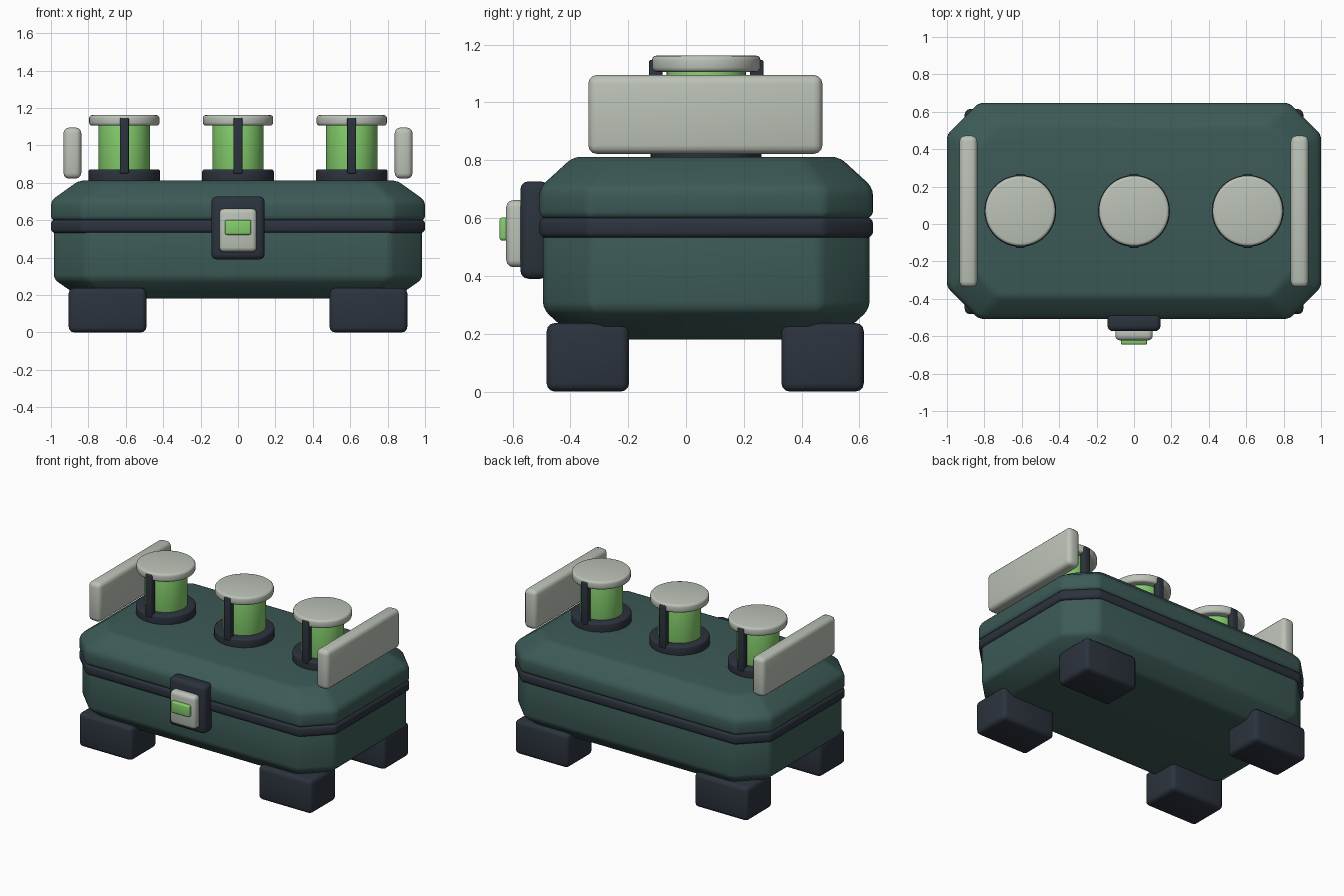
import bpy
import bmesh
import math

cube = bpy.data.objects.get("Cube")
if cube:
    bpy.data.objects.remove(cube, do_unlink=True)


def material(name, r, g, b):
    m = bpy.data.materials.new(name)
    m.diffuse_color = (r, g, b, 1)
    m.use_nodes = True
    shader = next(n for n in m.node_tree.nodes if n.type == "BSDF_PRINCIPLED")
    shader.inputs["Base Color"].default_value = (r, g, b, 1)
    return m


TEAL = material("dark teal", 0.045, 0.102, 0.094)
DARK = material("charcoal", 0.025, 0.033, 0.047)
GREY = material("light grey", 0.50, 0.54, 0.475)
GREEN = material("bright green", 0.23, 0.61, 0.15)
MID_Y = 0.07  # centre of the case in depth


def finish(name, bm, mat, bevel):
    """Turn a bmesh into a bevelled, smoothly shaded object."""
    bmesh.ops.recalc_face_normals(bm, faces=bm.faces)
    mesh = bpy.data.meshes.new(name)
    bm.to_mesh(mesh)
    bm.free()
    mesh.materials.append(mat)
    ob = bpy.data.objects.new(name, mesh)
    bpy.context.collection.objects.link(ob)
    bpy.ops.object.select_all(action="DESELECT")
    ob.select_set(True)
    bpy.context.view_layer.objects.active = ob
    mod = ob.modifiers.new("bevel", "BEVEL")
    mod.width = bevel
    mod.segments = 3
    mod.limit_method = "ANGLE"
    mod.angle_limit = math.radians(25)
    bpy.ops.object.modifier_apply(modifier=mod.name)
    bpy.ops.object.shade_smooth_by_angle(angle=math.radians(35))
    return ob


def box(name, x, y, z, mat, bevel):
    """Box from (low, high) extents on each axis."""
    bm = bmesh.new()
    bmesh.ops.create_cube(bm, size=1)
    for v in bm.verts:
        v.co = [(a + b) / 2 + c * (b - a) for c, (a, b) in zip(v.co, (x, y, z))]
    return finish(name, bm, mat, bevel)


def cylinder(name, x, radius, z0, z1, mat, bevel):
    bm = bmesh.new()
    bmesh.ops.create_cone(bm, cap_ends=True, segments=48, radius1=radius,
                          radius2=radius, depth=z1 - z0)
    bmesh.ops.translate(bm, verts=bm.verts, vec=(x, MID_Y, (z0 + z1) / 2))
    return finish(name, bm, mat, bevel)


def octagon_shell(name, rings, mat, bevel):
    """Loft corner-cut rectangles given as (half x, half y, corner cut, z)."""
    bm = bmesh.new()
    loops = []
    for hx, hy, c, z in rings:
        quarter = [(hx, hy - c), (hx - c, hy)]
        half = quarter + [(-x, y) for x, y in reversed(quarter)]
        outline = half + [(-x, -y) for x, y in half]
        loops.append([bm.verts.new((x, y + MID_Y, z)) for x, y in outline])
    bm.faces.new(loops[0])
    bm.faces.new(loops[-1])
    for low, high in zip(loops, loops[1:]):
        for i in range(len(low)):
            j = (i + 1) % len(low)
            bm.faces.new((low[i], low[j], high[j], high[i]))
    return finish(name, bm, mat, bevel)


# Case: tub, seam band and lid
octagon_shell("case_body", [(0.835, 0.45, 0.13, 0.18), (0.985, 0.565, 0.17, 0.285),
                            (0.985, 0.565, 0.17, 0.56)], TEAL, 0.025)
octagon_shell("seam_band", [(1.0, 0.577, 0.17, 0.532), (1.0, 0.577, 0.17, 0.602)],
              DARK, 0.02)
octagon_shell("case_lid", [(1.0, 0.577, 0.17, 0.598), (1.0, 0.577, 0.17, 0.705),
                           (0.85, 0.46, 0.13, 0.812)], TEAL, 0.025)

# Feet and side plates, mirrored left and right
for side, s in (("left", 1), ("right", -1)):
    foot_x = sorted((s * 0.49, s * 0.905))
    box(f"front_{side}_foot", foot_x, (-0.482, -0.197), (0, 0.237), DARK, 0.028)
    box(f"back_{side}_foot", foot_x, (0.33, 0.615), (0, 0.237), DARK, 0.028)
    plate_x = sorted((s * 0.838, s * 0.933))
    box(f"{side}_plate", plate_x, (-0.338, 0.472), (0.822, 1.095), GREY, 0.03)

# Front latch
box("latch_mount", (-0.142, 0.142), (-0.573, -0.475), (0.39, 0.727), DARK, 0.028)
box("latch_plate", (-0.1, 0.1), (-0.622, -0.55), (0.43, 0.662), GREY, 0.025)
box("latch_button", (-0.07, 0.07), (-0.645, -0.6), (0.522, 0.602), GREEN, 0.01)

# Three canisters with front and back posts
for label, x in (("right", -0.608), ("middle", 0), ("left", 0.608)):
    cylinder(f"{label}_canister_base", x, 0.192, 0.79, 0.872, DARK, 0.014)
    cylinder(f"{label}_canister_tube", x, 0.137, 0.85, 1.125, GREEN, 0.004)
    cylinder(f"{label}_canister_cap", x, 0.188, 1.105, 1.162, GREY, 0.016)
    for face, s in (("front", -1), ("back", 1)):
        post_y = sorted((MID_Y + s * 0.152, MID_Y + s * 0.198))
        box(f"{label}_canister_{face}_post", (x - 0.024, x + 0.024), post_y,
            (0.85, 1.147), DARK, 0.007)
